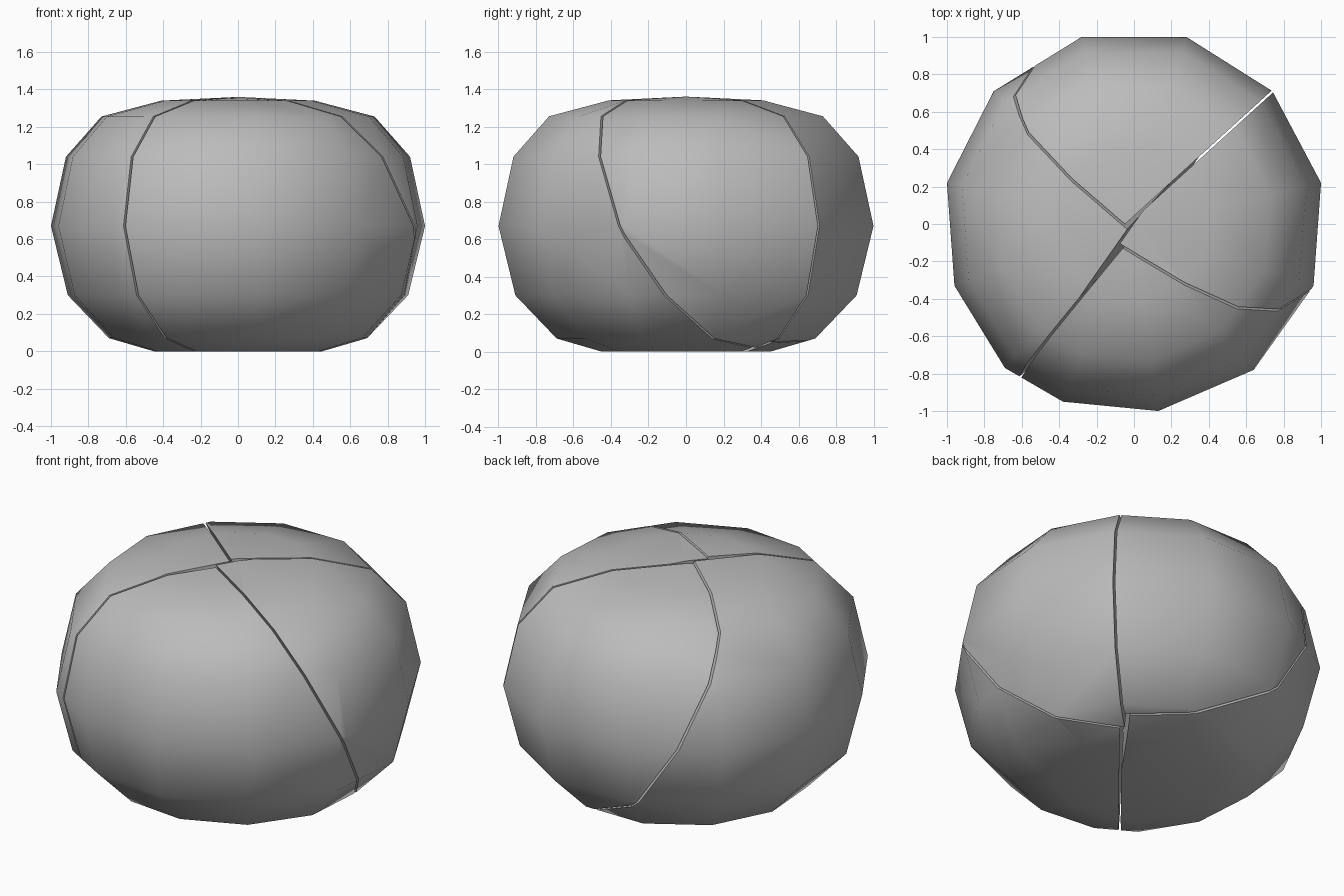
import bpy, bmesh
from mathutils import Vector

cube = bpy.data.objects.get("Cube")
if cube:
    bpy.data.objects.remove(cube)

# Stone colour
stone = bpy.data.materials.new("grey_stone")
stone.use_nodes = True
GREY = (0.5, 0.5, 0.5, 1)
stone.diffuse_color = GREY
stone.node_tree.nodes["Principled BSDF"].inputs["Base Color"].default_value = GREY

# Widest outline, and (scale, height) of each ring
OUTLINE = [(.28, 1), (-.28, 1), (-.75, .71), (-1, .22), (-.96, -.33), (-.69, -.77),
           (-.38, -.95), (.13, -1), (.64, -.78), (.96, -.33), (1, .22), (.74, .71)]
RINGS = [(.45, 0), (.69, .07), (.91, .3), (1, .67), (.92, 1.04), (.73, 1.255), (.41, 1.34)]
GAP = .006

# Crack planes: point on the plane and normal
FRONT_LEFT = ((.27, -.32, 1.34), (.476, .763, .437))    # towards left piece
RIGHT_BACK = ((-.05, -.01, 1.36), (.568, .69, .452))    # towards back piece
LEFT_BACK = ((-.05, -.01, 1.36), (-.673, .74, 0))       # towards back piece
FRONT_RIGHT = ((-.06, -.12, 1.36), (-.77, .637, -.034)) # towards right piece
LEFT_RIGHT = ((-.055, -.065, 1.36), (-.814, .576, -.066))  # towards right piece


def boulder():
    """Closed squashed ball built from stacked rings."""
    bm = bmesh.new()
    rings = [[bm.verts.new((x * s, y * s, z)) for x, y in OUTLINE] for s, z in RINGS]
    n = len(OUTLINE)
    for low, high in zip(rings, rings[1:]):
        for i in range(n):
            j = (i + 1) % n
            bm.faces.new((low[i], low[j], high[j], high[i]))
    top, bottom = bm.verts.new((0, 0, 1.36)), bm.verts.new((0, 0, 0))
    for i in range(n):
        j = (i + 1) % n
        bm.faces.new((rings[-1][i], rings[-1][j], top))
        bm.faces.new((rings[0][j], rings[0][i], bottom))
    for f in bm.faces:
        f.smooth = True
    return bm


def piece(name, cuts):
    """Keep the side of each crack plane given by its sign, and cap the cut flat."""
    bm = boulder()
    for (point, normal), side in cuts:
        outward = Vector(normal).normalized() * -side
        cut = bmesh.ops.bisect_plane(
            bm, geom=bm.verts[:] + bm.edges[:] + bm.faces[:], dist=1e-5,
            plane_co=Vector(point) - outward * GAP, plane_no=outward, clear_outer=True)
        edges = [e for e in cut["geom_cut"] if isinstance(e, bmesh.types.BMEdge)]
        caps = bmesh.ops.edgeloop_fill(bm, edges=edges)["faces"]
        for f in caps:
            f.smooth = False
    bmesh.ops.recalc_face_normals(bm, faces=bm.faces[:])
    # Crisp rim around every cut
    for f in bm.faces:
        if not f.smooth:
            for e in f.edges:
                e.smooth = False
    mesh = bpy.data.meshes.new(name)
    bm.to_mesh(mesh)
    bm.free()
    mesh.materials.append(stone)
    bpy.context.collection.objects.link(bpy.data.objects.new(name, mesh))


# Four pieces of the split boulder
piece("front_piece", [(FRONT_LEFT, -1), (FRONT_RIGHT, -1)])
piece("back_piece", [(RIGHT_BACK, 1), (LEFT_BACK, 1)])
piece("left_piece", [(FRONT_LEFT, 1), (LEFT_BACK, -1), (LEFT_RIGHT, -1)])
piece("right_piece", [(FRONT_RIGHT, 1), (RIGHT_BACK, -1), (LEFT_RIGHT, 1)])
